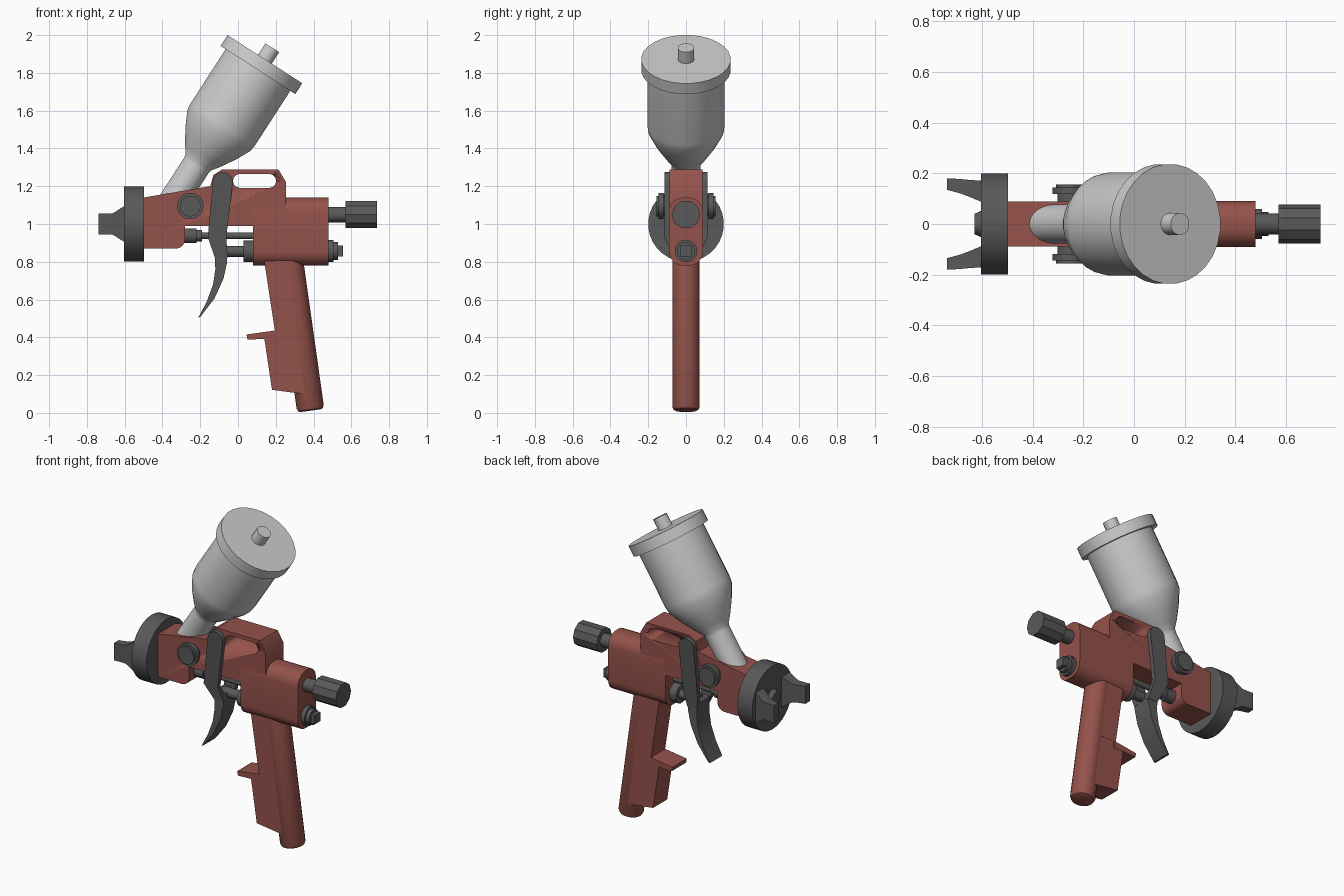
import bpy, bmesh, math
from mathutils import Vector

if "Cube" in bpy.data.objects:
    bpy.data.objects.remove(bpy.data.objects["Cube"])


def material(name, rgb):
    m = bpy.data.materials.new(name)
    m.diffuse_color = (*rgb, 1)
    m.use_nodes = True
    m.node_tree.nodes["Principled BSDF"].inputs["Base Color"].default_value = m.diffuse_color
    return m


RED = material("red_paint", (0.30, 0.085, 0.07))
DARK = material("dark_metal", (0.10, 0.10, 0.10))


def finish(name, bm, mat=None):
    bmesh.ops.recalc_face_normals(bm, faces=bm.faces)
    me = bpy.data.meshes.new(name)
    bm.to_mesh(me)
    bm.free()
    ob = bpy.data.objects.new(name, me)
    bpy.context.collection.objects.link(ob)
    if mat:
        me.materials.append(mat)
    bpy.ops.object.select_all(action='DESELECT')
    ob.select_set(True)
    bpy.context.view_layer.objects.active = ob
    bpy.ops.object.shade_smooth_by_angle(angle=math.radians(32))
    return ob


def loft(name, rings, mat=None):
    """Skin closed rings of equal length and cap both ends."""
    bm = bmesh.new()
    vr = [[bm.verts.new(p) for p in ring] for ring in rings]
    n = len(vr[0])
    for a, b in zip(vr, vr[1:]):
        for i in range(n):
            j = (i + 1) % n
            bm.faces.new((a[i], a[j], b[j], b[i]))
    bm.faces.new(vr[0])
    bm.faces.new(vr[-1])
    return finish(name, bm, mat)


def prism(name, pts, y0, y1, mat):
    return loft(name, [[(x, y, z) for x, z in pts] for y in (y0, y1)], mat)


def lathe(name, profile, origin, direction, mat=None, segs=24):
    """profile: (distance along axis, radius)."""
    d = Vector(direction).normalized()
    u = d.cross(Vector((0, 1, 0)))
    u = u.normalized() if u.length > 0.1 else Vector((1, 0, 0))
    v = d.cross(u)
    o = Vector(origin)
    angles = [2 * math.pi * (i + 0.5) / segs for i in range(segs)]
    return loft(name, [[o + d * t + (u * math.cos(a) + v * math.sin(a)) * r
                        for a in angles] for t, r in profile], mat)


def arc(cx, cz, r, a0, a1, n=6):
    return [(cx + r * math.cos(math.radians(a0 + (a1 - a0) * i / n)),
             cz + r * math.sin(math.radians(a0 + (a1 - a0) * i / n)))
            for i in range(n + 1)]


X = (1, 0, 0)

# Main body with hook slot
body = prism("body", [(-0.5, 1.14), (-0.5, 0.87)] + arc(-0.33, 0.92, 0.05, -90, 0)
             + [(-0.28, 0.99), (0.255, 0.99), (0.255, 1.22), (0.215, 1.288), (-0.085, 1.288),
                (-0.13, 1.26), (-0.147, 1.2)], -0.088, 0.088, RED)
slot = prism("slot_cutter", arc(0.165, 1.228, 0.037, -90, 90) + arc(0.01, 1.228, 0.037, 90, 270),
             -0.3, 0.3, RED)
mod = body.modifiers.new("slot", 'BOOLEAN')
mod.object = slot
mod.solver = 'EXACT'
bpy.context.view_layer.objects.active = body
bpy.ops.object.modifier_apply(modifier=mod.name)
bpy.data.objects.remove(slot)

# Rear block with rounded top and bottom
r, w = 0.075, 0.09
section = (arc(w - r, 1.14 - r, r, 0, 90) + arc(r - w, 1.14 - r, r, 90, 180)
           + arc(r - w, 0.78 + r, r, 180, 270) + arc(w - r, 0.78 + r, r, 270, 360))
loft("rear_block", [[(x, y, z) for y, z in section] for x in (0.08, 0.48)], RED)

# Grip: round tube at the back, flat plate with finger tab in front
top, bottom = Vector((0.268, 0, 0.84)), Vector((0.385, 0, 0.012))
L = (bottom - top).length
lathe("grip_tube", [(0, 0.073), (L - 0.02, 0.073), (L - 0.005, 0.066), (L, 0.055)],
      top, bottom - top, RED)
prism("grip_front", [(0.135, 0.83), (0.195, 0.435), (0.27, 0.435), (0.27, 0.83)],
      -0.07, 0.07, RED)
prism("grip_lower", [(0.195, 0.435), (0.14, 0.39), (0.18, 0.122), (0.345, 0.10),
                     (0.372, 0.10), (0.325, 0.435)], -0.07, 0.07, RED)
prism("grip_web", [(0.195, 0.83), (0.195, 0.435), (0.325, 0.435), (0.27, 0.83)],
      -0.071, 0.071, RED)
prism("finger_tab", [(0.045, 0.415), (0.05, 0.388), (0.15, 0.392), (0.21, 0.392),
                     (0.21, 0.438)], -0.072, 0.072, RED)

# Air cap, nozzle and two horns
lathe("air_cap", [(0, 0.2), (0.105, 0.2)], (-0.603, 0, 1.0), X, DARK, 32)
lathe("nozzle", [(0, 0.04), (0.04, 0.06)], (-0.63, 0, 1.0), X, DARK)
for s, side in ((1, "left"), (-1, "right")):
    loft(f"horn_{side}", [[(x, s * yi, 1 - h), (x, s * yo, 1 - h), (x, s * yo, 1 + h), (x, s * yi, 1 + h)]
                          for x, yi, yo, h in ((-0.738, 0.135, 0.18, 0.055), (-0.69, 0.122, 0.178, 0.055),
                                               (-0.662, 0.112, 0.175, 0.057), (-0.595, 0.085, 0.17, 0.1))], DARK)
    # Side adjuster knobs
    lathe(f"side_knob_{side}", [(0.07, 0.05), (0.118, 0.05), (0.118, 0.07), (0.145, 0.07),
                                (0.145, 0.055), (0.156, 0.055)], (-0.253, 0, 1.095), (0, s, 0), DARK)

    # Trigger arms that bend inward to the blade
    arm = arc(-0.08, 1.222, 0.053, 0, 180, 8) + [(-0.16, 0.93), (-0.122, 0.82), (-0.055, 0.82), (-0.062, 0.93)]

    def inset(z):
        return 0.05 if z < 0.9 else 0.0
    loft(f"trigger_arm_{side}", [[(x, s * (y - inset(z)), z) for x, z in arm] for y in (0.086, 0.114)], DARK)

# Trigger blade
prism("trigger_blade", [(-0.135, 0.865), (-0.122, 0.82), (-0.12, 0.76), (-0.132, 0.68), (-0.165, 0.59),
                        (-0.21, 0.505), (-0.2, 0.507), (-0.125, 0.605), (-0.077, 0.71),
                        (-0.057, 0.80), (-0.057, 0.865)], -0.062, 0.062, DARK)

# Needle and valve stem
lathe("needle", [(0, 0.04), (0.07, 0.04), (0.07, 0.03), (0.1, 0.03), (0.1, 0.018), (0.39, 0.018)],
      (-0.29, 0, 0.938), X, DARK, 16)
lathe("valve_stem", [(0, 0.03), (0.13, 0.03), (0.13, 0.058), (0.19, 0.058)],
      (-0.1, 0, 0.855), X, DARK, 16)

# Rear knob and lower fitting
lathe("rear_shaft", [(0, 0.042), (0.13, 0.042)], (0.46, 0, 1.05), X, DARK, 16)
lathe("rear_knob", [(0, 0.076), (0.165, 0.076)], (0.57, 0, 1.05), X, DARK, 10)
lathe("rear_fitting", [(0, 0.06), (0.045, 0.06), (0.045, 0.048), (0.07, 0.048)],
      (0.46, 0, 0.857), X, DARK, 16)
lathe("rear_fitting_tip", [(0, 0.04), (0.04, 0.04)], (0.515, 0, 0.857), X, DARK, 4)

# Paint cup, lid and lid knob on a tilted axis
lid_top, down = (0.1425, 0, 1.8725), (-0.5426, 0, -0.8404)
lathe("cup", [(0.05, 0.205), (0.41, 0.205), (0.45, 0.2), (0.53, 0.16), (0.61, 0.11), (0.65, 0.08),
              (0.67, 0.077), (0.98, 0.077)], lid_top, down, None, 28)
lathe("lid", [(0, 0.237), (0.068, 0.237)], lid_top, down, None, 28)
lathe("lid_knob", [(-0.072, 0.044), (0.02, 0.044)], lid_top, down, None, 16)
